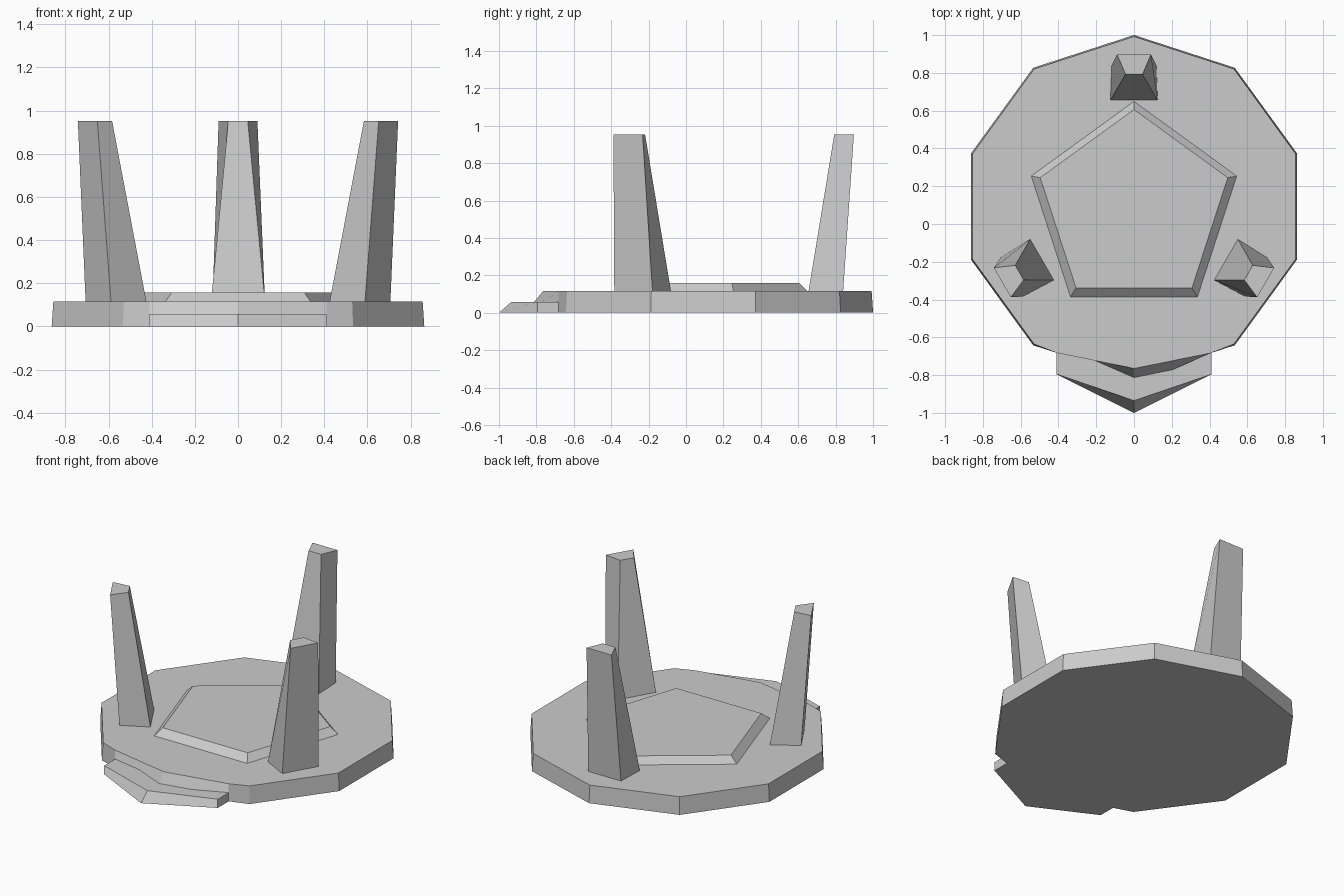
import bpy, bmesh
from math import sin, cos, pi, radians
from mathutils import Matrix

if "Cube" in bpy.data.objects:
    bpy.data.objects.remove(bpy.data.objects["Cube"])

CY = 0.0925      # centre of the round base
TOP = 0.115      # height of the base


def loft(name, bottom, z0, top, z1, matrix=None):
    """Closed solid between two outlines with equal point counts."""
    bm = bmesh.new()
    lo = [bm.verts.new((x, y, z0)) for x, y in bottom]
    hi = [bm.verts.new((x, y, z1)) for x, y in top]
    n = len(lo)
    bm.faces.new(lo[::-1])
    bm.faces.new(hi)
    for i in range(n):
        j = (i + 1) % n
        bm.faces.new((lo[i], lo[j], hi[j], hi[i]))
    if matrix:
        bm.transform(matrix)
    bmesh.ops.recalc_face_normals(bm, faces=bm.faces[:])
    mesh = bpy.data.meshes.new(name)
    bm.to_mesh(mesh)
    bm.free()
    obj = bpy.data.objects.new(name, mesh)
    bpy.context.collection.objects.link(obj)
    return obj


def ring(n, r, cy):
    """Regular polygon with its first point toward +y, counter-clockwise."""
    return [(-r * sin(2 * pi * i / n), cy + r * cos(2 * pi * i / n)) for i in range(n)]


# Ten-sided base, with the front point sloping back above the step
def base_outline(r, front_y):
    pts = ring(10, r, CY)
    pts[5:6] = [(-0.41, -0.682), (0, front_y), (0.41, -0.682)]
    return pts


loft("base", base_outline(0.908, -0.86), 0, base_outline(0.9, -0.765), TOP)


# Low pointed step at the front
def step_outline(tip_y):
    return [(0.41, -0.66), (-0.41, -0.66), (-0.41, -0.795), (0, tip_y), (0.41, -0.795)]


loft("front_step", step_outline(-1.0), 0, step_outline(-0.935), 0.057)

# Raised five-sided platform
loft("platform", ring(5, 0.573, 0.077), TOP - 0.001, ring(5, 0.522, 0.084), 0.158)

# Three leaning tapered pillars, spaced around the base centre
foot = [(-0.125, 0.5625), (0.125, 0.5625), (0.118, 0.7475), (-0.118, 0.7475)]
head = [(-0.045, 0.7), (0.045, 0.7), (0.09, 0.805), (-0.09, 0.805)]
for name, angle in (("back", 0), ("left", 120), ("right", -120)):
    place = Matrix.Translation((0, CY, 0)) @ Matrix.Rotation(radians(angle), 4, 'Z')
    loft(name + "_pillar", foot, TOP - 0.001, head, 0.952, place)
